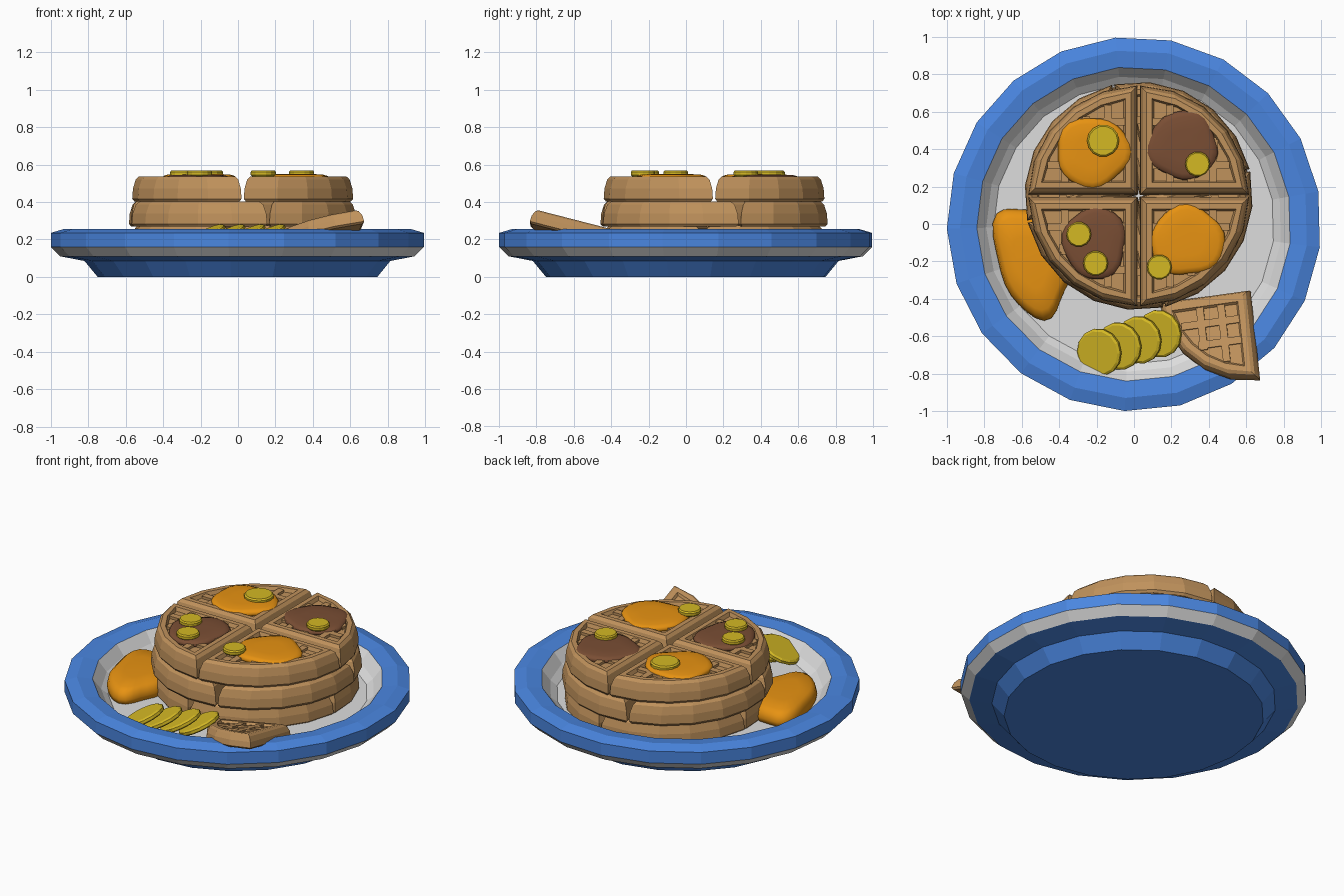
import bpy, bmesh, math
from mathutils import Matrix, Vector

if "Cube" in bpy.data.objects:
    bpy.data.objects.remove(bpy.data.objects["Cube"])


def mat(name, *rgb):
    m = bpy.data.materials.new(name)
    lin = [(c / 255 / 12.92 if c < 11 else ((c / 255 + 0.055) / 1.055) ** 2.4) for c in rgb]
    m.diffuse_color = (*lin, 1)
    m.use_nodes = True
    m.node_tree.nodes["Principled BSDF"].inputs["Base Color"].default_value = m.diffuse_color
    return m


BLUE = mat("plate_blue", 74, 134, 224)
WHITE = mat("plate_white", 222, 222, 222)
TAN = mat("waffle_tan", 192, 146, 92)
ORANGE = mat("syrup_orange", 232, 147, 18)
BROWN = mat("chocolate_brown", 122, 78, 52)
YELLOW = mat("banana_yellow", 212, 184, 36)


def finish(bm, name, *mats, matrix=Matrix(), smooth=False):
    bmesh.ops.recalc_face_normals(bm, faces=bm.faces)
    me = bpy.data.meshes.new(name)
    bm.to_mesh(me)
    bm.free()
    ob = bpy.data.objects.new(name, me)
    bpy.context.collection.objects.link(ob)
    for m in mats:
        me.materials.append(m)
    for p in me.polygons:
        p.use_smooth = smooth
    ob.matrix_world = matrix
    return ob


def loft(bm, rings, bands=None):
    """Skin between closed rings of points and cap both ends."""
    vs = [[bm.verts.new(p) for p in r] for r in rings]
    n = len(vs[0])
    for k in range(len(vs) - 1):
        for i in range(n):
            j = (i + 1) % n
            f = bm.faces.new((vs[k][i], vs[k][j], vs[k + 1][j], vs[k + 1][i]))
            f.material_index = bands[k] if bands else 0
    bm.faces.new(vs[0][::-1])
    top = bm.faces.new(vs[-1])
    top.material_index = bands[-1] if bands else 0


def circle(r, z, n, phase=0.0):
    return [(r * math.cos(phase + math.tau * i / n), r * math.sin(phase + math.tau * i / n), z)
            for i in range(n)]


# Plate: 21-sided, blue with a white well and a white band under the rim
bm = bmesh.new()
profile = [(0.75, 0), (0.82, 0.085), (0.95, 0.11), (1.0, 0.16), (1.0, 0.235),
           (0.93, 0.256), (0.84, 0.245), (0.79, 0.18), (0.75, 0.148)]
loft(bm, [circle(r, z, 21, math.radians(10)) for r, z in profile], [0, 0, 1, 0, 0, 0, 1, 1, 1])
finish(bm, "plate", BLUE, WHITE)


# Waffle quarter: bevelled sector with a sunken top and grid ribs
def sector(R, inset, z, segs=5):
    a, r = 0.006 + inset, R - inset
    t0 = math.asin(a / r)
    pts = [(a, a, z)]
    for i in range(segs + 1):
        t = t0 + (math.pi / 2 - 2 * t0) * i / segs
        pts.append((r * math.cos(t), r * math.sin(t), z))
    return pts


def quarter(name, R, matrix):
    bm = bmesh.new()
    levels = [(0.012, 0), (0, 0.015), (0.004, 0.07), (0.018, 0.118), (0.035, 0.135),
              (0.065, 0.135), (0.075, 0.112)]
    loft(bm, [sector(R, i, z) for i, z in levels])
    for t in (0.165, 0.28, 0.395):
        end = math.sqrt((R - 0.07) ** 2 - (t + 0.02) ** 2)
        if end < 0.12:
            continue
        for flip in (False, True):
            c, s = ((0.07 + end) / 2, t), (end - 0.07, 0.04)
            if flip:
                c, s = c[::-1], s[::-1]
            bmesh.ops.create_cube(bm, size=1, matrix=Matrix.Translation((*c, 0.116)) @
                                  Matrix.Diagonal((*s, 0.024, 1)))
    return finish(bm, name, TAN, matrix=matrix)


# Stack of three waffles, each turned a little
for layer, (z, R, turn) in enumerate([(0.14, 0.595, -6), (0.268, 0.61, 13), (0.402, 0.59, 0)]):
    for k in range(4):
        M = Matrix.Translation((0.025, 0.15, z)) @ Matrix.Rotation(math.radians(turn + 90 * k), 4, 'Z')
        quarter(f"waffle_{layer + 1}_quarter_{k + 1}", R, M)

# Loose waffle piece leaning on the rim
tilt = Vector((0, 0, 1)).rotation_difference(Vector((-0.16, 0.24, 1))).to_matrix().to_4x4()
quarter("loose_waffle_piece", 0.5, Matrix.Translation((0.63, -0.355, 0.165)) @ tilt @
        Matrix.Rotation(math.radians(187), 4, 'Z') @ Matrix.Diagonal((1, 1, 0.62, 1)))


# Syrup and chocolate puddles: wobbly low domes
def puddle(name, m, x, y, z, rx, ry, h, seed, turn=0, wob=0.05):
    n = 28
    bm = bmesh.new()
    rings = []
    for s, u in [(0.97, 0), (1.0, 0.35), (0.95, 0.72), (0.82, 0.92), (0.45, 1.0)]:
        ring = []
        for i in range(n):
            t = math.tau * i / n
            w = s * (1 + wob * math.sin(3 * t + seed) + 0.6 * wob * math.sin(5 * t + 2.3 * seed))
            ring.append((rx * w * math.cos(t), ry * w * math.sin(t), h * u))
        rings.append(ring)
    loft(bm, rings)
    finish(bm, name, m, smooth=True, matrix=Matrix.Translation((x, y, z)) @
           Matrix.Rotation(math.radians(turn), 4, 'Z'))


puddle("syrup_back_left", ORANGE, -0.22, 0.385, 0.512, 0.20, 0.19, 0.038, 1.0)
puddle("syrup_front_right", ORANGE, 0.285, -0.09, 0.512, 0.20, 0.19, 0.038, 2.6)
puddle("chocolate_back_right", BROWN, 0.26, 0.42, 0.512, 0.19, 0.185, 0.034, 4.0)
puddle("chocolate_front_left", BROWN, -0.21, -0.10, 0.512, 0.17, 0.195, 0.034, 5.2)
puddle("syrup_on_plate", ORANGE, -0.55, -0.20, 0.14, 0.18, 0.31, 0.105, 1.5, 20, 0.06)


# Banana slices: thin bevelled discs
def banana(name, loc, r, t, rot=Matrix()):
    bm = bmesh.new()
    loft(bm, [circle(r * s, t * u, 14) for s, u in
              [(0.9, -0.5), (1, -0.25), (1, 0.25), (0.9, 0.5)]])
    finish(bm, name, YELLOW, matrix=Matrix.Translation(loc) @ rot)


for i, (x, y, r) in enumerate([(-0.165, 0.445, 0.086), (0.34, 0.32, 0.067), (-0.295, -0.055, 0.067),
                               (-0.205, -0.21, 0.067), (0.135, -0.23, 0.067)]):
    banana(f"banana_top_{i + 1}", (x, y, 0.553), r, 0.032)

# Overlapping row of slices on the plate, leaning to the left
lean = Vector((0, 0, 1)).rotation_difference(Vector((-0.48, -0.15, 1))).to_matrix().to_4x4()
for i in range(4):
    banana(f"banana_row_{i + 1}", (-0.185 + 0.107 * i, -0.685 + 0.033 * i, 0.215), 0.128, 0.034, lean)
